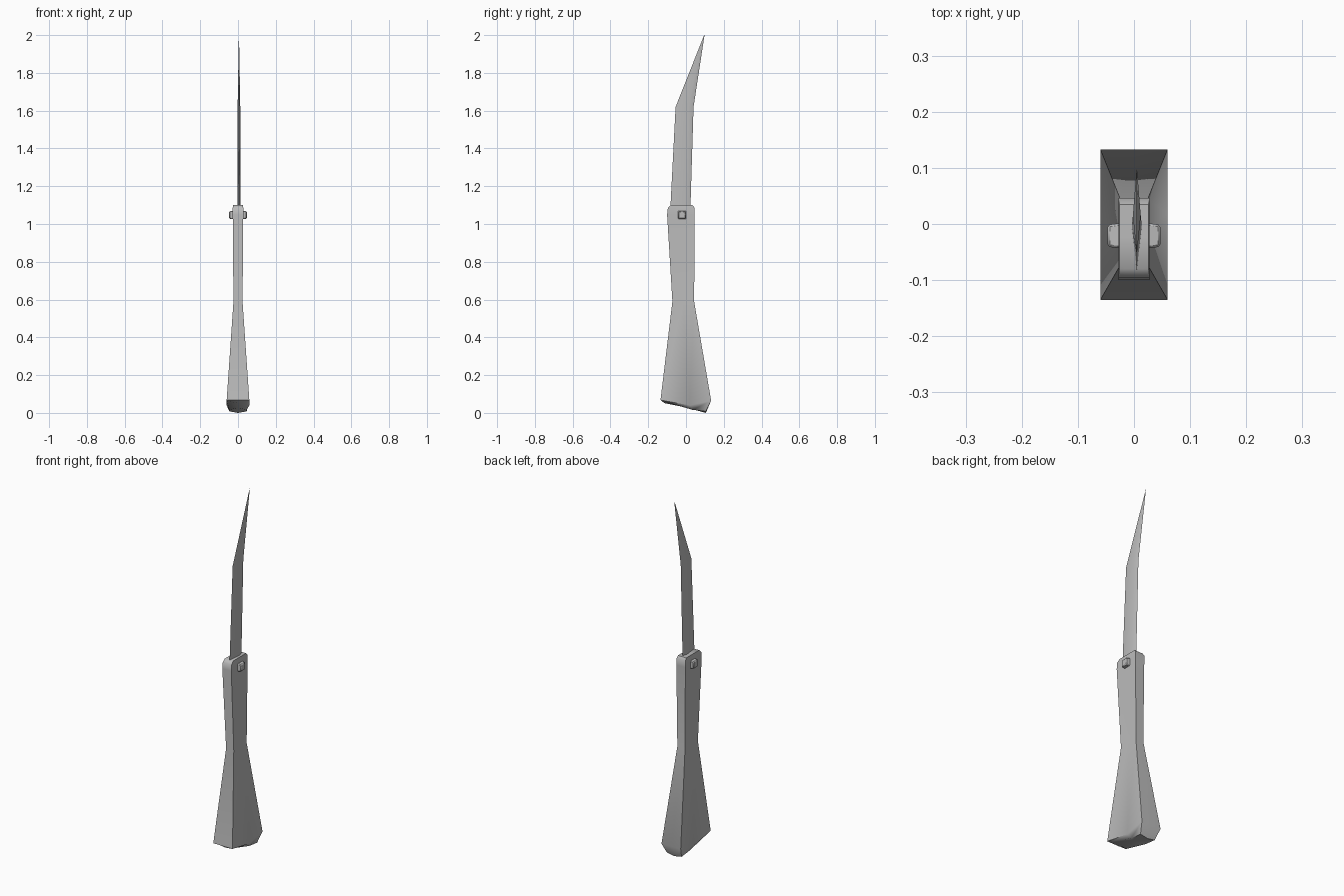
import bpy, bmesh
from math import radians

cube = bpy.data.objects.get("Cube")
if cube:
    bpy.data.objects.remove(cube, do_unlink=True)

mat = bpy.data.materials.new("steel_grey")
mat.use_nodes = True
grey = (0.5, 0.5, 0.5, 1)
mat.diffuse_color = grey
mat.node_tree.nodes["Principled BSDF"].inputs["Base Color"].default_value = grey


def finish(name, bm, angle):
    bmesh.ops.remove_doubles(bm, verts=bm.verts, dist=0.0001)
    bmesh.ops.recalc_face_normals(bm, faces=bm.faces)
    me = bpy.data.meshes.new(name)
    bm.to_mesh(me)
    bm.free()
    me.materials.append(mat)
    ob = bpy.data.objects.new(name, me)
    bpy.context.collection.objects.link(ob)
    bpy.ops.object.select_all(action="DESELECT")
    ob.select_set(True)
    bpy.context.view_layer.objects.active = ob
    bpy.ops.object.shade_smooth_by_angle(angle=radians(angle))
    return ob


def loft(name, rings, angle):
    """Skin a stack of closed rings and cap both ends."""
    bm = bmesh.new()
    loops = [[bm.verts.new(p) for p in ring] for ring in rings]
    n = len(loops[0])
    for a, b in zip(loops, loops[1:]):
        for i in range(n):
            j = (i + 1) % n
            bm.faces.new((a[i], a[j], b[j], b[i]))
    for end in (loops[0], loops[-1]):
        center = sum((v.co for v in end), end[0].co * 0) / n
        hub = bm.verts.new(center)
        for i in range(n):
            bm.faces.new((end[i], end[(i + 1) % n], hub))
    return finish(name, bm, angle)


def handle_ring(front, mid, back, hx, drop=0):
    """Rectangle with a middle column on every side; points are (y, z)."""
    (fy, fz), (my, mz), (by, bz) = front, mid, back
    return [(-hx, fy, fz), (0, fy, fz - drop), (hx, fy, fz), (hx, my, mz),
            (hx, by, bz), (0, by, bz - drop), (-hx, by, bz), (-hx, my, mz)]


def level(z, y0, y1, hx):
    return handle_ring((y0, z), ((y0 + y1) / 2, z), (y1, z), hx)


# Handle, flaring to a slanted butt
loft("handle", [
    handle_ring((-0.115, 0.06), (0.035, 0.016), (0.105, 0.008), 0.046, 0.008),
    handle_ring((-0.135, 0.068), (0.02, 0.04), (0.133, 0.065), 0.06),
    level(0.59, -0.072, 0.043, 0.024),
    level(1.05, -0.1, 0.046, 0.028),
    level(1.085, -0.096, 0.046, 0.028),
    level(1.1, -0.08, 0.035, 0.026),
], 50)


# Blade, a thin diamond section sweeping back to the point
def blade_ring(z, y0, y1, ridge, hx):
    cx = 0.005
    return [(cx, y0, z), (cx + hx, ridge, z), (cx, y1, z), (cx - hx, ridge, z)]


loft("blade", [
    blade_ring(1.04, -0.085, 0.022, -0.005, 0.009),
    blade_ring(1.62, -0.055, 0.04, 0.015, 0.007),
    blade_ring(2.0, 0.096, 0.098, 0.097, 0.0005),
], 60)

# Pivot pin ends on both sides of the handle
for side, label in ((1, "left"), (-1, "right")):
    bm = bmesh.new()
    bmesh.ops.create_cube(bm, size=1)
    for v in bm.verts:
        taper = 0.85 if v.co.x * side > 0 else 1
        v.co = (side * 0.034 + v.co.x * 0.026,
                -0.021 + v.co.y * 0.046 * taper,
                1.048 + v.co.z * 0.046 * taper)
    bmesh.ops.bevel(bm, geom=bm.edges[:], offset=0.004, segments=1, affect="EDGES")
    finish("pivot_pin_" + label, bm, 40)
